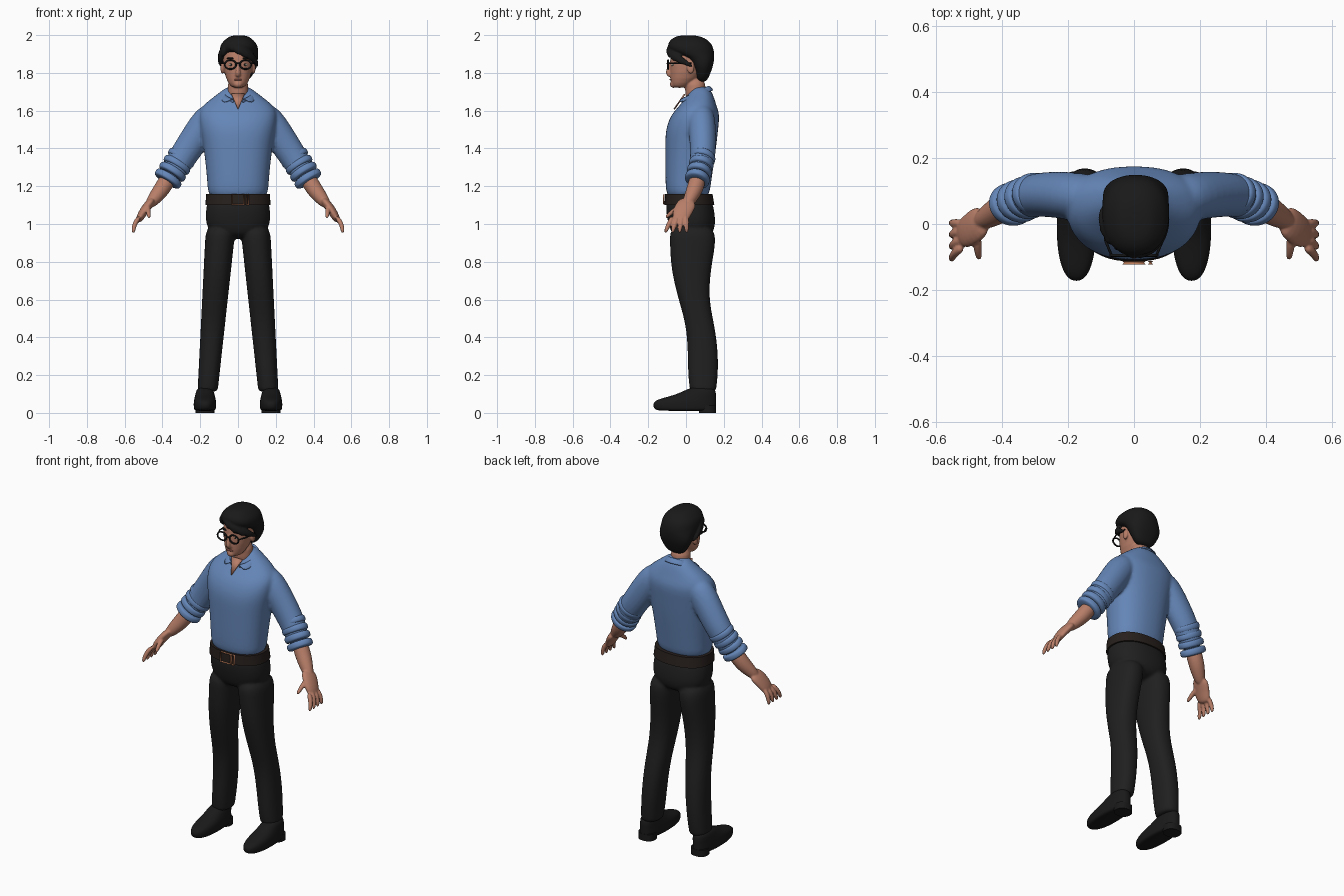
import bpy
import bmesh
import math
from mathutils import Vector, Matrix

if "Cube" in bpy.data.objects:
    bpy.data.objects.remove(bpy.data.objects["Cube"])


def material(name, red, green, blue):
    mat = bpy.data.materials.new(name)
    mat.use_nodes = True
    colour = (red, green, blue, 1)
    mat.diffuse_color = colour
    mat.node_tree.nodes["Principled BSDF"].inputs["Base Color"].default_value = colour
    return mat


BLUE = material("shirt blue", .13, .24, .48)
CHARCOAL = material("trouser charcoal", .014, .014, .014)
SKIN = material("skin", .48, .21, .14)
BLACK = material("hair black", .01, .01, .01)
LEATHER = material("belt leather", .02, .014, .012)
COPPER = material("buckle copper", .5, .2, .1)
WHITE = material("eye white", .6, .6, .5)
LIP = material("lip", .36, .12, .09)


def bridge(bm, rings):
    """Join successive rings of points into a closed, capped surface."""
    loops = [[bm.verts.new(point) for point in ring] for ring in rings]
    for lower, upper in zip(loops, loops[1:]):
        for i in range(len(lower)):
            bm.faces.new((lower[i - 1], lower[i], upper[i], upper[i - 1]))
    bm.faces.new(loops[0])
    bm.faces.new(loops[-1])


def turn(sides):
    return [math.tau * i / sides for i in range(sides)]


def loft(bm, rows, centre=0, sides=32, power=2.3):
    """Stack rounded outlines; each row is height, half width, front, back, optional centre."""
    def bend(value):
        return math.copysign(abs(value) ** (2 / power), value)

    rings = []
    for height, half, front, back, *middle in rows:
        x = middle[0] if middle else centre
        rings.append([(x + half * bend(math.cos(angle)),
                       (front + back) / 2 + (back - front) / 2 * bend(math.sin(angle)),
                       height) for angle in turn(sides)])
    bridge(bm, rings)


def tube(bm, points, side=1, depth=1, sides=16):
    """Sweep an ellipse along a path; each point is x, y, z and radius."""
    path = [Vector((side * x, y, z)) for x, y, z, radius in points]
    rings = []
    for i, (centre, point) in enumerate(zip(path, points)):
        ahead = path[min(i + 1, len(path) - 1)]
        behind = path[max(i - 1, 0)]
        along = (ahead - behind).normalized()
        reference = Vector((0, 1, 0)) if abs(along.y) < .9 else Vector((1, 0, 0))
        across = along.cross(reference).normalized()
        deep = across.cross(along) * depth
        rings.append([centre + point[3] * (across * math.cos(angle) + deep * math.sin(angle))
                      for angle in turn(sides)])
    bridge(bm, rings)


def ball(bm, centre, size):
    matrix = Matrix.Translation(centre) @ Matrix.Diagonal((*size, 1))
    bmesh.ops.create_uvsphere(bm, u_segments=16, v_segments=10, radius=1, matrix=matrix)


def finish(bm, name, mat, sub=2, voxel=0, relax=0, mirror=False, solid=0, sharp=False):
    """Turn the collected parts into one object, fusing them when a voxel size is given."""
    bmesh.ops.recalc_face_normals(bm, faces=bm.faces)
    for face in bm.faces:
        face.smooth = True
    mesh = bpy.data.meshes.new(name)
    bm.to_mesh(mesh)
    bm.free()
    mesh.materials.append(mat)
    obj = bpy.data.objects.new(name, mesh)
    bpy.context.collection.objects.link(obj)
    if sharp:
        bpy.ops.object.select_all(action="DESELECT")
        obj.select_set(True)
        bpy.context.view_layer.objects.active = obj
        bpy.ops.object.shade_smooth_by_angle()
    if mirror:
        obj.modifiers.new("Mirror", "MIRROR")
    if solid:
        obj.modifiers.new("Thickness", "SOLIDIFY").thickness = solid
    if sub:
        subdivision = obj.modifiers.new("Smooth form", "SUBSURF")
        subdivision.levels = subdivision.render_levels = sub
    if voxel:
        remesh = obj.modifiers.new("Fuse", "REMESH")
        remesh.mode = "VOXEL"
        remesh.voxel_size = voxel
        remesh.use_smooth_shade = True
    if relax:
        soften = obj.modifiers.new("Soften", "SMOOTH")
        soften.factor = .5
        soften.iterations = relax
    return obj


# Shirt: torso and both sleeves fused
bm = bmesh.new()
loft(bm, [(1.12, .16, -.1, .12), (1.2, .16, -.11, .13), (1.4, .18, -.11, .16), (1.5, .2, -.11, .17),
          (1.58, .21, -.08, .18), (1.63, .19, -.03, .16), (1.7, .09, .02, .14), (1.73, .06, .04, .11)])
for side in (1, -1):
    tube(bm, [(.1, .08, 1.59, .06), (.15, .08, 1.57, .085), (.23, .09, 1.45, .08),
              (.31, .09, 1.33, .075), (.37, .06, 1.23, .06)], side, depth=.9)
finish(bm, "shirt", BLUE, voxel=.009, relax=4)

# Sleeve folds, bunched from elbow to rolled cuff
bm = bmesh.new()
elbow, cuff = Vector((.3, .09, 1.35)), Vector((.37, .06, 1.24))
step = (cuff - elbow) / 6
for i in range(4):
    middle = elbow.lerp(cuff, i / 3)
    tube(bm, [(*(middle + step * t), .09 - .02 * abs(t)) for t in (-1, -.5, .5, 1)], depth=.85)
finish(bm, "rolled_cuffs", BLUE, mirror=True)

# Folded collar: stand, fold line and falling wing
bm = bmesh.new()
rows = []
for i in range(8):
    angle = math.pi * .92 * i / 7
    fold = Vector((.07 * math.sin(angle), .045 + .07 * math.cos(angle), 1.71 + .035 * math.cos(angle)))
    flare = angle * .85
    wing = (.1 * math.sin(flare), .04 + .11 * math.cos(flare), 1.67 + .04 * math.cos(flare))
    stand = fold - Vector((fold.x * .05, 0, .04))
    rows.append([bm.verts.new(point) for point in (stand, fold, wing)])
for a, b in zip(rows, rows[1:]):
    for i in range(2):
        bm.faces.new((a[i], a[i + 1], b[i + 1], b[i]))
finish(bm, "collar", BLUE, sub=1, mirror=True, solid=.007)

# Bare skin in the open neck
bm = bmesh.new()
bm.faces.new([bm.verts.new(p) for p in ((-.035, -.01, 1.69), (.035, -.01, 1.69), (0, -.066, 1.61))])
finish(bm, "neck_opening", SKIN, sub=0, solid=.008)

# Trousers: seat and both legs fused; legs taper and spread evenly downwards
bm = bmesh.new()
loft(bm, [(1.15, .16, -.1, .13), (1.08, .17, -.11, .15), (.98, .175, -.09, .16), (.92, .1, -.06, .12)])
leg = [(1, -.09, .15), (.9, -.085, .16), (.76, -.08, .13), (.6, -.04, .12), (.47, 0, .15),
       (.33, .01, .17), (.2, .01, .17), (.13, .02, .16), (.11, .02, .16)]
for side in (1, -1):
    loft(bm, [(z, .05 + .03 * z, front, back, side * (.17 - .08 * z)) for z, front, back in leg])
finish(bm, "trousers", CHARCOAL, voxel=.009, relax=3)

# Belt with buckle and keeper
bm = bmesh.new()
loft(bm, [(1.1, .173, -.114, .15), (1.16, .168, -.11, .14)], sides=48)
finish(bm, "belt", LEATHER, sub=0, sharp=True)
for name, x, half in (("buckle", 0, .035), ("belt_keeper", .05, .008)):
    bm = bmesh.new()
    corners = [(x - half, 1.1), (x + half, 1.1), (x + half, 1.16), (x - half, 1.16)]
    bm.faces.new([bm.verts.new((across, -.118, height)) for across, height in corners])
    frame = finish(bm, name, COPPER, sub=0)
    frame.modifiers.new("Frame", "WIREFRAME").thickness = .01

# Shoes and heels
bm = bmesh.new()
loft(bm, [(.01, .05, -.15, .15), (.02, .06, -.17, .16), (.06, .06, -.18, .16), (.08, .055, -.12, .16),
          (.1, .05, -.04, .16), (.14, .04, .03, .15)], centre=.175)
finish(bm, "shoes", BLACK, mirror=True)
bm = bmesh.new()
loft(bm, [(0, .05, .07, .16), (.04, .05, .07, .16)], centre=.175)
finish(bm, "shoe_heels", BLACK, sub=0, mirror=True, sharp=True)

# Forearms, palms, four evenly fanned fingers and a thumb
bm = bmesh.new()
tube(bm, [(.35, .07, 1.27, .045), (.4, .05, 1.19, .045), (.43, .03, 1.15, .04), (.48, 0, 1.09, .025)])
tube(bm, [(.45, .02, 1.13, .025), (.5, -.02, 1.07, .024), (.53, -.035, 1.01, .02)], depth=2.2)
for i in range(4):
    y = .024 * i - .07
    tube(bm, [(.52, y, 1.04, .014), (.55, y * 1.3, 1, .013), (.555, y * 1.6, .95, .01)])
tube(bm, [(.48, -.01, 1.1, .015), (.475, -.07, 1.07, .013), (.47, -.11, 1.03, .01)])
finish(bm, "forearms_and_hands", SKIN, voxel=.005, relax=2, mirror=True)

# Head, neck, nose and ears fused
bm = bmesh.new()
loft(bm, [(1.72, .03, -.07, 0), (1.74, .05, -.08, .03), (1.8, .075, -.085, .1),
          (1.88, .082, -.085, .12), (1.93, .075, -.075, .12), (1.97, .05, -.04, .08)], power=2.15)
tube(bm, [(0, .06, 1.64, .06), (0, .05, 1.7, .056), (0, .045, 1.78, .056)])
tube(bm, [(0, -.07, 1.87, .01), (0, -.09, 1.83, .01), (0, -.098, 1.8, .014), (0, -.08, 1.78, .015)])
ball(bm, (0, -.066, 1.74), (.025, .02, .02))
for side in (1, -1):
    ball(bm, (side * .083, .025, 1.825), (.01, .02, .03))
finish(bm, "head", SKIN, sub=1, voxel=.0055, relax=2)

# Facial details
details = [("eyes", WHITE, (.036, -.07, 1.843), (.014, .007, .006)),
           ("pupils", BLACK, (.036, -.074, 1.843), (.006, .004, .006)),
           ("eyebrows", BLACK, (.038, -.073, 1.877), (.022, .008, .005))]
for name, mat, place, size in details:
    bm = bmesh.new()
    ball(bm, place, size)
    finish(bm, name, mat, sub=0, mirror=True)
bm = bmesh.new()
ball(bm, (0, -.08, 1.764), (.022, .007, .005))
finish(bm, "lips", LIP, sub=0)

# Glasses: round rims, bridge and temples
bm = bmesh.new()
rim = [(.04 + .03 * math.cos(a), -.095, 1.844 + .024 * math.sin(a), .0045) for a in turn(24)]
tube(bm, rim + rim[:1], sides=8)
tube(bm, [(0, -.1, 1.85, .004), (.013, -.095, 1.85, .004)], sides=8)
tube(bm, [(.069, -.093, 1.85, .004), (.087, -.05, 1.85, .004), (.09, .03, 1.85, .004)], sides=8)
finish(bm, "glasses", BLACK, sub=0, mirror=True)

# Hair: cap, with locks swept both ways from a parting on the right
bm = bmesh.new()
loft(bm, [(1.75, .05, .06, .11), (1.8, .08, .05, .13), (1.84, .1, .03, .145), (1.88, .1, .01, .15),
          (1.91, .103, -.09, .15), (1.95, .1, -.1, .14), (1.98, .07, -.08, .11), (2, .04, -.04, .06)],
     centre=.005)


def lock(heading, drop):
    """A tapering strand over the crown; heading and drop are in degrees."""
    points = []
    for t, radius in ((0, .012), (.35, .018), (.7, .02), (1, .007)):
        around = math.radians(-130 + (heading + 130) * t)
        down = math.radians(60 + (drop - 60) * t)
        reach = math.cos(max(down, 0))
        points.append((.005 + .1 * reach * math.cos(around), .02 + .115 * reach * math.sin(around),
                       1.9 + .09 * math.sin(down), radius))
    tube(bm, points)


for i in range(6):
    lock(24 * i - 110, 10 - 12 * i)
for i in range(3):
    lock(-150 - 25 * i, -10 - 20 * i)
finish(bm, "hair", BLACK, voxel=.006, relax=1)
